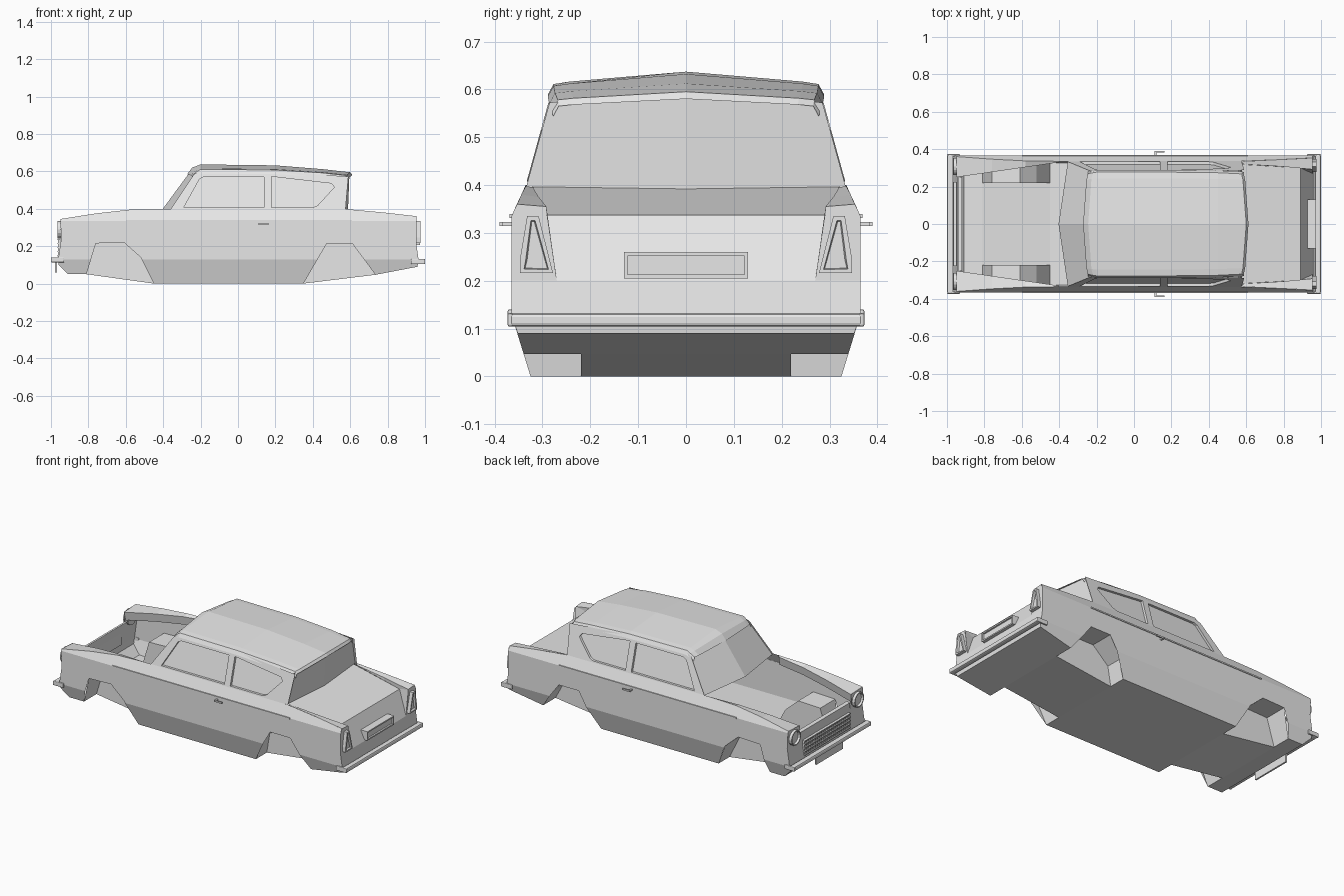
import bpy, bmesh
from mathutils import Vector
from math import cos, sin, tau

old = bpy.data.objects.get("Cube")
if old:
    bpy.data.objects.remove(old)

grey = bpy.data.materials.new("light_grey")
grey.use_nodes = True
grey.diffuse_color = (0.8, 0.8, 0.8, 1)
grey.node_tree.nodes["Principled BSDF"].inputs["Base Color"].default_value = (0.8, 0.8, 0.8, 1)


def finish(name, bm, mirror=False, closed=False):
    """Orient the faces outward and link the part, mirrored across the car if asked."""
    bmesh.ops.recalc_face_normals(bm, faces=bm.faces)
    if not closed:
        mid = Vector((0, 0, 0.25))
        out = sum(f.normal.dot(f.calc_center_median() - mid) * f.calc_area() for f in bm.faces)
        if out < 0:
            bmesh.ops.reverse_faces(bm, faces=bm.faces)
    me = bpy.data.meshes.new(name)
    bm.to_mesh(me)
    bm.free()
    me.materials.append(grey)
    ob = bpy.data.objects.new(name, me)
    bpy.context.collection.objects.link(ob)
    if mirror:
        mod = ob.modifiers.new("mirror", 'MIRROR')
        mod.use_axis = (False, True, False)
    return ob


def loft(name, rows, mirror=False, inset=0, depth=0):
    """Skin rows of points with quads; optionally sink an inset pane."""
    bm = bmesh.new()
    grid = [[bm.verts.new(p) for p in r] for r in rows]
    for a, b in zip(grid, grid[1:]):
        for i in range(len(a) - 1):
            bm.faces.new((a[i], a[i + 1], b[i + 1], b[i]))
    bmesh.ops.remove_doubles(bm, verts=bm.verts, dist=0.0005)
    if inset:
        bm.normal_update()
        bmesh.ops.recalc_face_normals(bm, faces=bm.faces)
        if sum(f.normal.x * f.calc_center_median().x for f in bm.faces) < 0:
            bmesh.ops.reverse_faces(bm, faces=bm.faces)
        bmesh.ops.inset_region(bm, faces=list(bm.faces), thickness=inset, depth=depth)
    return finish(name, bm, mirror)


def box(name, lo, hi, mirror=False, bevel=0):
    bm = bmesh.new()
    bmesh.ops.create_cube(bm, size=1)
    for v in bm.verts:
        v.co = [a + (b - a) * (c + 0.5) for a, b, c in zip(lo, hi, v.co)]
    ob = finish(name, bm, mirror, True)
    if bevel:
        mod = ob.modifiers.new("bevel", 'BEVEL')
        mod.width, mod.segments = bevel, 2
    return ob


def lamp(name, pts, x0, x1, rim):
    """Raised rim with a sunken lens, from a (y, z) outline facing along x."""
    bm = bmesh.new()
    a, b = ([bm.verts.new((x, y, z)) for y, z in pts] for x in (x0, x1))
    n = len(pts)
    for i in range(n):
        bm.faces.new((a[i], a[(i + 1) % n], b[(i + 1) % n], b[i]))
    bm.faces.new(a)
    cap = bm.faces.new(b)
    bmesh.ops.recalc_face_normals(bm, faces=bm.faces)
    bmesh.ops.inset_region(bm, faces=[cap], thickness=rim)
    bmesh.ops.inset_region(bm, faces=[cap], thickness=0.003, depth=-0.012)
    return finish(name, bm, True, True)


# Lower body outline in side elevation
front_arch = [(-.81, .05), (-.76, .215), (-.61, .22), (-.52, .14), (-.45, 0)]
rear_arch = [(.35, 0), (.37, .12), (.475, .215), (.61, .215), (.69, .13), (.735, .047)]
sill = [(-.96, .1), (-.91, .05)] + front_arch + rear_arch + [(.96, .09)]
shoulder_front = [(-.4, .4), (-.58, .395), (-.76, .375), (-.95, .345)]
shoulder_rear = [(.58, .398), (.78, .38), (.955, .36)]
nose = [(-.945, .24), (-.96, .14)]
tail = [(.965, .13), (.955, .2)]


def side_y(z):
    if z < .13:
        return .325 + .04 * z / .13
    return .365 - .46 * max(0, z - .335)


# Body sides with cut wheel arches
bm = bmesh.new()
outline = sill + tail + shoulder_rear[::-1] + shoulder_front + nose
face = bm.faces.new([bm.verts.new((x, 0, z)) for x, z in outline])
bmesh.ops.triangulate(bm, faces=[face])
for level in (.13, .335):
    bmesh.ops.bisect_plane(bm, geom=bm.verts[:] + bm.edges[:] + bm.faces[:],
                           plane_co=(0, 0, level), plane_no=(0, 0, 1))
for v in bm.verts:
    v.co.y = side_y(v.co.z)
finish("body_side", bm, True)

# Underside, with the wheel wells standing up into the shell
inner = .22
loft("underside_edge", [[(x, side_y(z), z), (x, inner, z)] for x, z in sill], True)
floor = sill[:3] + [front_arch[-1], rear_arch[0]] + sill[-2:]
loft("floor_pan", [[(x, -inner, z), (x, inner, z)] for x, z in floor])
for name, arch in (("front_wheel_well", front_arch), ("rear_wheel_well", rear_arch)):
    bm = bmesh.new()
    bm.faces.new([bm.verts.new((x, inner, z)) for x, z in arch])
    finish(name, bm, True)

# Nose panel and headlamp corners
loft("nose_panel", [[(x, -w, z), (x, w, z)] for x, z, w in
                    ((-.96, .1, .355), (-.96, .14, .365), (-.945, .24, .365))])
loft("nose_lip", [[(x, -w, z), (x, w, z)] for x, z, w in
                  ((-.945, .24, .25), (-.94, .285, .25), (-.92, .29, .25))])
loft("headlamp_panel", [[(-.945, .365, .24), (-.945, .25, .24)],
                        [(-.95, .365, .335), (-.95, .25, .325)],
                        [(-.95, .36, .345), (-.95, .25, .34)]], True)
# Front wings: shoulder, inner edge and turned-down flange
wing = []
for x, z in shoulder_front:
    y = .25 + .08 * (x + .95) / .55
    wing.append([(x, side_y(z), z), (x, y, z - .008), (x, y + .01, z - .06)])
loft("front_wing_top", wing, True)

# Boot lid, sloping tail panel and rear fins
loft("boot_lid", [[(x, -w, z), (x, w, z)] for x, z, w in
                  ((.56, .397, .32), (.89, .337, .3), (.955, .2, .27))])
loft("tail_panel", [[(x, -w, z), (x, w, z)] for x, z, w in
                    ((.955, .2, .365), (.965, .13, .365), (.96, .09, .352))])
loft("rear_fin_top", [[(.58, .335, .398), (.58, .32, .395)],
                      [(.78, side_y(.38), .38), (.78, .308, .375)],
                      [(.955, .353, .36), (.955, .292, .355)]], True)
loft("rear_fin_inside", [[(.58, .32, .395), (.58, .32, .394)],
                         [(.78, .308, .375), (.78, .307, .357)],
                         [(.955, .292, .355), (.89, .3, .337)],
                         [(.955, .27, .2), (.955, .27, .2)]], True)
loft("rear_fin_end", [[(.955, .27, .2), (.955, .365, .2)],
                      [(.955, .29, .335), (.955, .365, .335)],
                      [(.955, .292, .355), (.955, .353, .36)]], True)


# Cabin sides with recessed windows
def cabin_y(z):
    return .335 - .275 * (z - .4)


cabin = [(-.36, .398), (-.235, .585), (-.2, .602), (.2, .6), (.59, .572), (.575, .398)]
door_glass = [(-.29, .407), (-.205, .56), (-.185, .57), (.14, .57), (.14, .407)]
rear_glass = [(.18, .572), (.5, .535), (.515, .515), (.425, .417), (.4, .407), (.18, .407)]
bm = bmesh.new()
edges = []
for loop in (cabin, door_glass, rear_glass):
    vs = [bm.verts.new((x, 0, z)) for x, z in loop]
    edges += [bm.edges.new((vs[i - 1], vs[i])) for i in range(len(vs))]
bmesh.ops.triangle_fill(bm, use_beauty=True, use_dissolve=False, edges=edges, normal=(0, 1, 0))
for v in bm.verts:
    v.co.y = cabin_y(v.co.z)
finish("cabin_side", bm, True)
for name, loop in (("door_window", door_glass), ("rear_side_window", rear_glass)):
    bm = bmesh.new()
    rim = [bm.verts.new((x, cabin_y(z), z)) for x, z in loop]
    pane = [bm.verts.new((x, cabin_y(z) - .015, z)) for x, z in loop]
    for i in range(len(loop)):
        bm.faces.new((rim[i - 1], rim[i], pane[i], pane[i - 1]))
    bm.faces.new(pane)
    finish(name, bm, True)

# Windscreen and rear window, each creased on the centre line
loft("windscreen", [[(-.36, -.335, .398), (-.41, 0, .402), (-.36, .335, .398)],
                    [(-.235, -.284, .585), (-.272, 0, .59), (-.235, .284, .585)]],
     inset=.022, depth=-.008)
loft("rear_window", [[(.575, -.335, .395), (.6, 0, .39), (.575, .335, .395)],
                     [(.59, -.286, .572), (.608, 0, .588), (.59, .286, .572)]],
     inset=.036, depth=-.012)

# Roof with a peaked centre and a rolled edge
roof = []
for x, mid, edge, w in ((-.272, .585, .578, .268), (-.245, .62, .598, .274), (-.2, .637, .611, .277),
                        (.2, .632, .607, .277), (.45, .612, .592, .274), (.6, .595, .578, .268),
                        (.612, .58, .565, .266)):
    bow = .025 if x > .5 or x < -.22 else 0
    lean = bow if x < 0 else -bow
    half = [(x + lean, w + .012, edge - .022), (x + lean, w, edge),
            (x + lean * .7, w * .88, edge + (mid - edge) * .2), (x, 0, mid)]
    roof.append(half + [(a, -b, c) for a, b, c in half[-2::-1]])
loft("roof", roof)

# Bumpers wrapping round the corners
for name, x0, x1, wrap, z0, z1 in (("front_bumper", -1, -.965, -.93, .113, .14),
                                   ("rear_bumper", .968, 1, .925, .104, .132)):
    box(name, (x0, -.372, z0), (x1, .372, z1), bevel=.008)
    xs = sorted((wrap, x0 if x0 < 0 else x1))
    box(name + "_end", (xs[0], .362, z0), (xs[1], .373, z1), True, .004)

# Number plates
box("front_plate", (-.978, -.13, .058), (-.968, .13, .115))
box("rear_plate", (.925, -.13, .205), (.962, .13, .26))
for z in (.205, .252):
    box("rear_plate_rim", (.955, -.13, z), (.972, .13, z + .008))
box("rear_plate_rim_end", (.955, .122, .205), (.972, .13, .26), True)

# Lamps
lamp("tail_lamp", [(.278, .216), (.347, .216), (.347, .245), (.332, .335), (.308, .335)],
     .945, .976, .012)
lamp("headlamp", [(.307 + .046 * cos(i * tau / 16), .288 + .046 * sin(i * tau / 16))
                  for i in range(16)], -.935, -.966, .007)

# Grille of crossed bars
box("grille_backing", (-.957, -.22, .15), (-.948, .22, .232))
for z in (.146, .168, .19, .212, .232):
    box("grille_bar", (-.966, -.224, z), (-.95, .224, z + .006))
for i in range(23):
    y = -.22 + i * .02
    box("grille_slat", (-.963, y - .002, .15), (-.95, y + .002, .234))

# Waist moulding and door handles
box("waist_moulding", (-.6, .362, .331), (.61, .369, .339), True)
box("handle_stem", (.11, .36, .314), (.12, .39, .323), True)
box("handle_bar", (.11, .383, .314), (.162, .39, .323), True)
